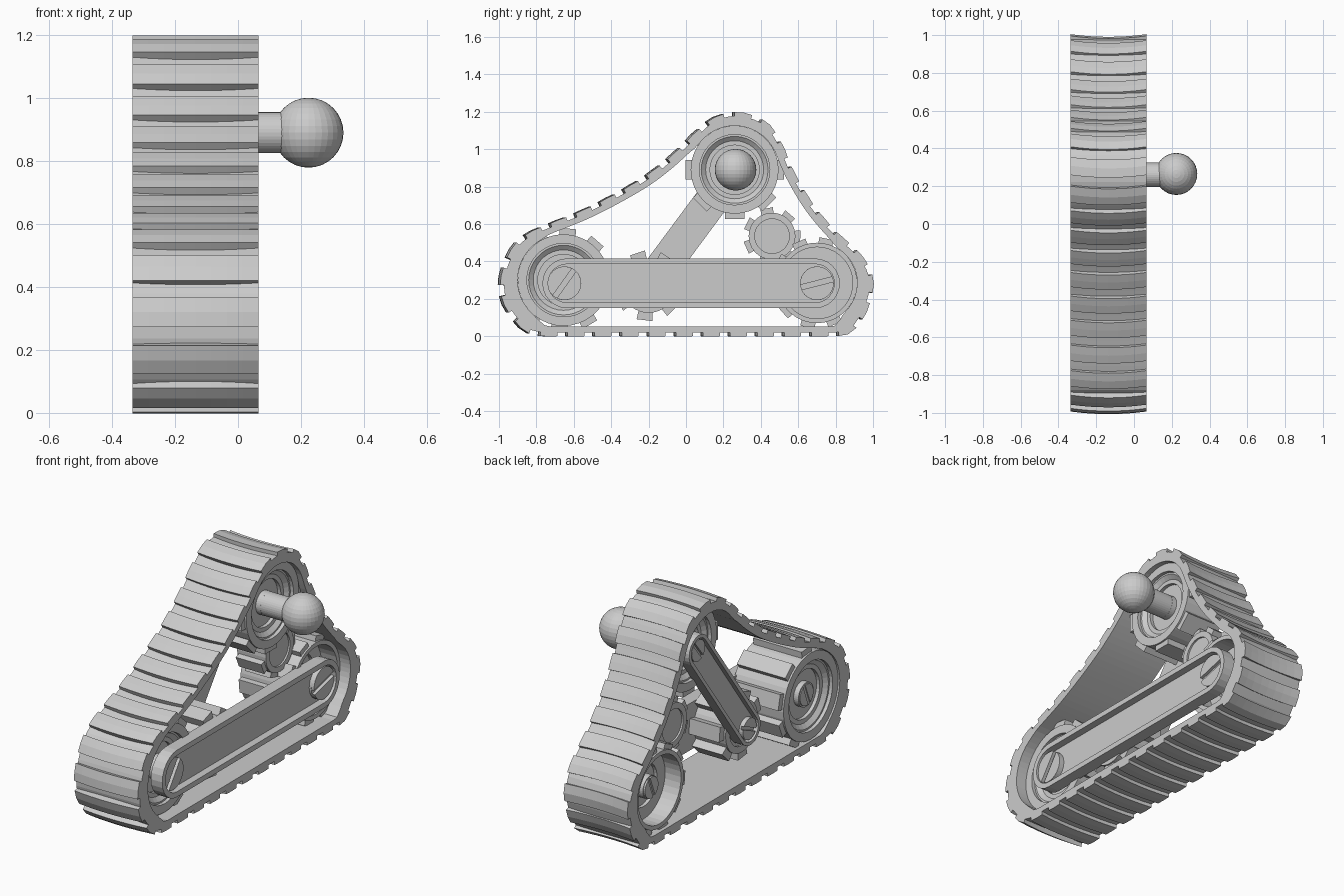
import bpy, bmesh, math
from mathutils import Vector

if "Cube" in bpy.data.objects:
    bpy.data.objects.remove(bpy.data.objects["Cube"])

grey = bpy.data.materials.new("plain_grey")
grey.use_nodes = True
GREY = (0.6, 0.6, 0.6, 1)
grey.diffuse_color = GREY
grey.node_tree.nodes["Principled BSDF"].inputs["Base Color"].default_value = GREY

BELT_IN, BELT_OUT = -0.335, 0.065


def loft(bm, loops, closed=False):
    """Bridge equal loops; cap the ends unless the loops form a closed tube."""
    rings = [[bm.verts.new(p) for p in loop] for loop in loops]
    n = len(rings[0])
    for a, b in zip(rings, rings[1:] + (rings[:1] if closed else [])):
        for i in range(n):
            j = (i + 1) % n
            bm.faces.new((a[i], a[j], b[j], b[i]))
    if not closed:
        bm.faces.new(rings[0])
        bm.faces.new(rings[-1])


def finish(name, bm):
    bmesh.ops.recalc_face_normals(bm, faces=bm.faces)
    mesh = bpy.data.meshes.new(name)
    bm.to_mesh(mesh)
    bm.free()
    mesh.materials.append(grey)
    ob = bpy.data.objects.new(name, mesh)
    bpy.context.collection.objects.link(ob)


def circle(x, r, y, z, n=36):
    return [(x, y + r * math.cos(math.tau * i / n), z + r * math.sin(math.tau * i / n))
            for i in range(n)]


def lathe(bm, profile, y, z):
    loft(bm, [circle(x, r, y, z) for r, x in profile])


def gear(name, y, z, body, tip, teeth, x0, x1, rings, phase=0):
    """Toothed wheel; rings are (radius fraction, depth) steps on each face."""
    bm = bmesh.new()
    left = [(body * f, x0 + d) for f, d in rings]
    right = [(body * f, x1 - d) for f, d in reversed(rings)]
    lathe(bm, left + right, y, z)
    for i in range(teeth):
        mid = phase + math.tau * i / teeth
        half = math.pi / teeth
        corners = [(body * 0.95, -0.6), (tip, -0.5), (tip, 0.5), (body * 0.95, 0.6)]
        loft(bm, [[(x, y + r * math.cos(mid + half * a), z + r * math.sin(mid + half * a))
                   for r, a in corners] for x in (x0 + 0.01, x1 - 0.01)])
    finish(name, bm)


def stadium(x, r, p, q, n=12):
    """Rounded-end outline around the segment p-q in the side plane."""
    ang = math.atan2(q[1] - p[1], q[0] - p[0])
    pts = []
    for c, start in ((q, ang - math.pi / 2), (p, ang + math.pi / 2)):
        for i in range(n + 1):
            a = start + math.pi * i / n
            pts.append((x, c[0] + r * math.cos(a), c[1] + r * math.sin(a)))
    return pts


def channel_bar(name, p, q, r, rim, back, floor, top):
    bm = bmesh.new()
    loft(bm, [stadium(x, k, p, q) for x, k in
              ((back, r), (top, r), (top, r - rim), (floor, r - rim))])
    finish(name, bm)


def slotted_screw(name, y, z, r, base, top, angle):
    """Round head made of two halves with a slot between them."""
    bm = bmesh.new()
    lathe(bm, [(r, base), (r, (base + top) / 2)], y, z)
    for side in (0, math.pi):
        a0 = angle + side
        arc = [a0 + 0.15 + (math.pi - 0.3) * i / 14 for i in range(15)]
        loft(bm, [[(x, y + r * math.cos(a), z + r * math.sin(a)) for a in arc]
                  for x in (base, top)])
    finish(name, bm)


# Belt path, outer face, running clockwise from the bottom front
KEYS = [(-.76, .02), (-.89, .085), (-.965, .21), (-.965, .33), (-.915, .455), (-.82, .54),
        (-.52, .665), (-.25, .81), (-.08, .935), (.06, 1.07), (.15, 1.145), (.27, 1.178),
        (.41, 1.135), (.49, 1.03), (.56, .87), (.66, .70), (.78, .555), (.91, .435),
        (.975, .33), (.975, .22), (.915, .085), (.8, .02), (.3, .02), (-.25, .02)]
keys = [Vector(k) for k in KEYS]
dense = []
for i in range(len(keys)):
    a, b, c, d = (keys[(i + k) % len(keys)] for k in (-1, 0, 1, 2))
    flat = b.y < 0.03 and c.y < 0.03
    for s in range(30):
        t = s / 30
        dense.append(b.lerp(c, t) if flat else
                     0.5 * (2 * b + (c - a) * t + (2 * a - 5 * b + 4 * c - d) * t * t
                            + (3 * b - a - 3 * c + d) * t ** 3))
lengths = [0.0]
for i, p in enumerate(dense):
    lengths.append(lengths[-1] + (dense[(i + 1) % len(dense)] - p).length)
total = lengths[-1]


def at(s):
    """Point and outward normal at arc length s."""
    s %= total
    i = max(k for k in range(len(dense)) if lengths[k] <= s)
    p, q = dense[i], dense[(i + 1) % len(dense)]
    t = (s - lengths[i]) / (lengths[i + 1] - lengths[i])
    d = (dense[(i + 4) % len(dense)] - dense[i - 3]).normalized()
    return p.lerp(q, t), Vector((-d.y, d.x))


def belt_point(x, s, h):
    p, n = at(s)
    return (x, *(p + n * h))


# Main wheels: centre y, centre z, body radius
FRONT, REAR, TOP = (-0.655, 0.30, 0.245), (0.70, 0.285, 0.215), (0.26, 0.89, 0.235)


def thickness(s):
    """The belt fills out to the wheel body only where it wraps a wheel."""
    p = at(s)[0]
    gap = min((p - Vector(w[:2])).length - w[2] for w in (FRONT, REAR, TOP))
    wrap = max(-0.74 - p.x, p.x - 0.79, p.y - 1.0) / 0.06
    blend = min(1, max(0, wrap))
    return 0.032 + blend * max(0, min(gap, 0.08) - 0.032)


TREADS = 35
bm = bmesh.new()
steps = [total * i / (TREADS * 4) for i in range(TREADS * 4)]
loft(bm, [[belt_point(x, s, -thickness(s) * inner) for s in steps] for x, inner in
          ((BELT_IN, 0), (BELT_OUT, 0), (BELT_OUT, 1), (BELT_IN, 1))], closed=True)
finish("belt", bm)

# Tread bars, bowed toward the front along their middle
bm = bmesh.new()
for i in range(TREADS):
    s = total * i / TREADS - 0.072
    sections = []
    for k in range(9):
        u = k / 4 - 1
        x = (BELT_IN + BELT_OUT) / 2 + u * (BELT_OUT - BELT_IN) / 2
        pts = [belt_point(x, s + ds, h) for ds, h in
               ((0, -0.015), (0, 0.02), (0.045, 0.022), (0.09, 0.02), (0.09, -0.015),
                (0.045, -0.015))]
        sections.append([(a, b - 0.014 * (1 - u * u), c) for a, b, c in pts])
    loft(bm, sections)
finish("belt_treads", bm)

# Toothed wheels
DISH = [(0.28, 0.03), (0.28, 0.06), (0.56, 0.06), (0.56, 0.04), (0.66, 0.04),
        (0.76, 0.02), (0.8, 0.02), (0.8, 0), (1, 0)]
BOWL = [(0.3, 0.06), (0.3, 0.12), (0.56, 0.12), (0.56, 0.1), (0.89, 0.1), (0.89, 0), (1, 0)]
PLAIN = [(0.3, 0.01), (0.74, 0.01), (0.74, 0), (1, 0)]
gear("front_wheel", *FRONT, 0.28, 10, -0.325, 0.0, DISH, 0.226)
gear("rear_wheel", *REAR, 0.245, 10, -0.325, 0.0, BOWL, 0.1)
gear("top_sprocket", *TOP, 0.268, 8, -0.21, 0.035, DISH)
gear("idler_gear", -0.2, 0.27, 0.145, 0.19, 7, -0.21, 0.0, PLAIN, 1.9)
gear("small_gear", 0.46, 0.535, 0.125, 0.155, 7, -0.24, -0.06, PLAIN, 0.87)

# Long side bar and slanted arm, each a shallow channel with screws
channel_bar("side_bar", (-0.635, 0.283), (0.69, 0.283), 0.133, 0.03, -0.01, 0.02, 0.062)
channel_bar("slanted_arm", (0.26, 0.89), (-0.2, 0.27), 0.09, 0.02, -0.2, -0.235, -0.265)
slotted_screw("front_screw", -0.65, 0.283, 0.09, 0.015, 0.05, 0.95)
slotted_screw("rear_screw", 0.70, 0.283, 0.09, 0.015, 0.05, 0.25)
slotted_screw("arm_top_screw", 0.26, 0.89, 0.06, -0.23, -0.26, 0.9)
slotted_screw("arm_low_screw", -0.2, 0.27, 0.06, -0.23, -0.26, 0.4)
slotted_screw("front_hub_screw", *FRONT[:2], 0.06, -0.27, -0.3, 1.2)
slotted_screw("rear_hub_screw", *REAR[:2], 0.06, -0.24, -0.275, 1.2)

# Ball joint on its shaft
bm = bmesh.new()
lathe(bm, [(0.065, -0.15), (0.065, 0.17)], 0.26, 0.89)
finish("ball_shaft", bm)
bpy.ops.mesh.primitive_uv_sphere_add(segments=32, ring_count=16, radius=0.111,
                                     location=(0.224, 0.265, 0.89))
ball = bpy.context.object
ball.name = "ball_joint"
ball.data.materials.append(grey)
